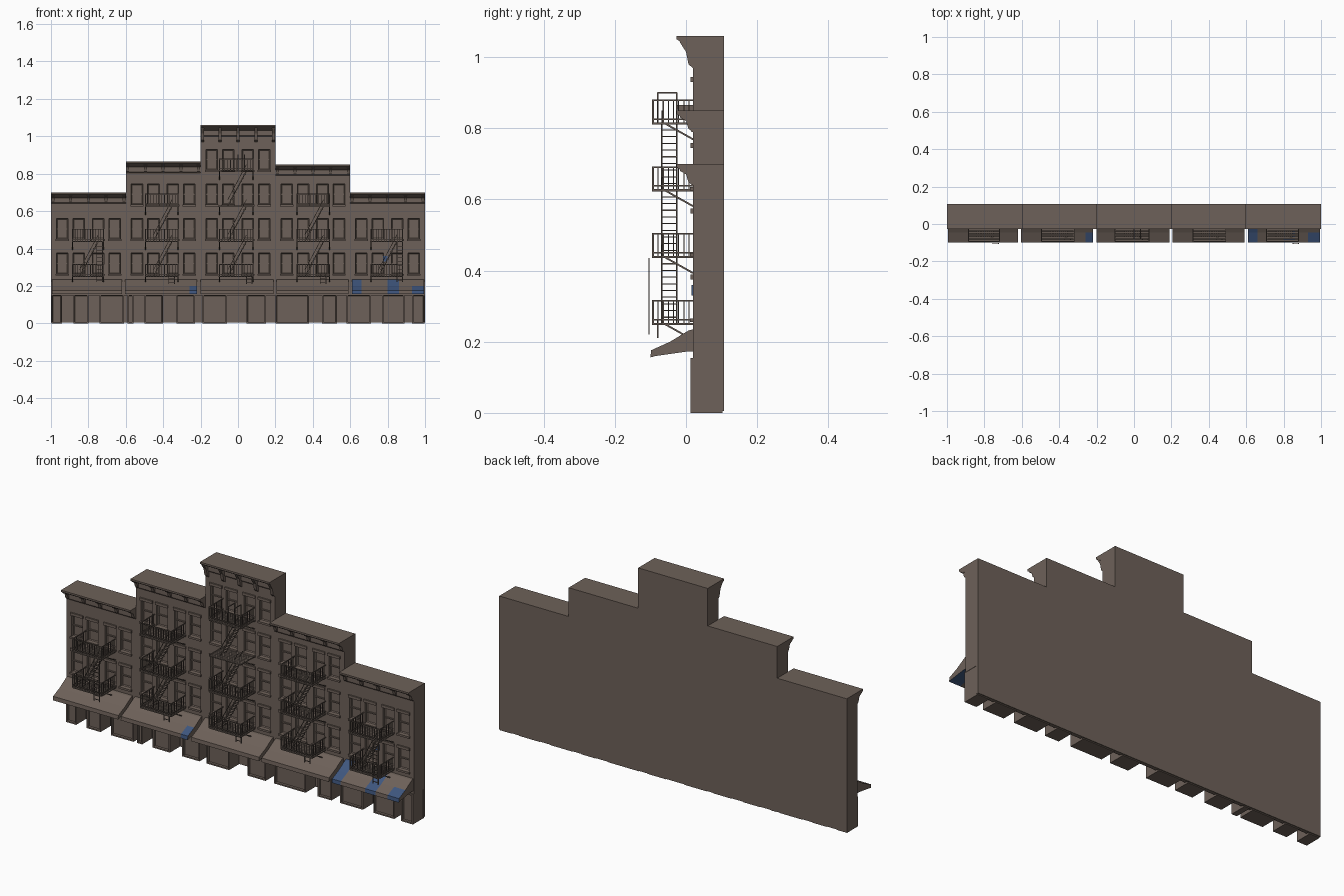
import bpy, bmesh, math
from mathutils import Vector, Matrix

if "Cube" in bpy.data.objects:
    bpy.data.objects.remove(bpy.data.objects["Cube"])


def material(name, rgb):
    m = bpy.data.materials.new(name)
    m.diffuse_color = (*rgb, 1)
    m.use_nodes = True
    m.node_tree.nodes["Principled BSDF"].inputs["Base Color"].default_value = m.diffuse_color
    return m


BROWN = material("brown_stone", (0.155, 0.12, 0.1))
BLUE = material("faded_blue", (0.05, 0.095, 0.21))
IRON = material("weathered_iron", (0.13, 0.102, 0.085))


def finish(name, bm, *mats):
    bmesh.ops.recalc_face_normals(bm, faces=bm.faces[:])
    me = bpy.data.meshes.new(name)
    bm.to_mesh(me)
    bm.free()
    for m in mats:
        me.materials.append(m)
    ob = bpy.data.objects.new(name, me)
    bpy.context.collection.objects.link(ob)
    return ob


def box(bm, x0, x1, y0, y1, z0, z1):
    mat = Matrix.Translation(((x0 + x1) / 2, (y0 + y1) / 2, (z0 + z1) / 2)) @ \
        Matrix.Diagonal((x1 - x0, y1 - y0, z1 - z0, 1))
    return bmesh.ops.create_cube(bm, size=1, matrix=mat)["verts"]


def bar(bm, a, b, w=0.004):
    a, b = Vector(a), Vector(b)
    d = b - a
    mat = Matrix.Translation((a + b) / 2) @ d.to_track_quat("Z", "X").to_matrix().to_4x4() @ \
        Matrix.Diagonal((w, w, d.length, 1))
    bmesh.ops.create_cube(bm, size=1, matrix=mat)


def prism(bm, pts, xs):
    """Extrude a (y, z) profile along x through every station in xs."""
    loops = [[bm.verts.new((x, y, z)) for y, z in pts] for x in xs]
    n = len(pts)
    for a, b in zip(loops, loops[1:]):
        for i in range(n):
            bm.faces.new((a[i], a[(i + 1) % n], b[(i + 1) % n], b[i]))
    bm.faces.new(loops[0])
    bm.faces.new(loops[-1][::-1])


FRONT, BACK = 0.02, 0.107
COLS = (-0.14, -0.052, 0.052, 0.14)
ROW0, STEP, WH, WW = 0.265, 0.185, 0.11, 0.031


def facade(name, cx, top, rows):
    # wall: gridded front with inset windows, boundary pulled back into a block
    xs = [cx - 0.2] + [cx + c + s * WW for c in COLS for s in (-1, 1)] + [cx + 0.2]
    zs = [0.15] + [ROW0 + r * STEP + h for r in range(rows) for h in (0, WH)] + [top]
    bm = bmesh.new()
    g = [[bm.verts.new((x, FRONT, z)) for x in xs] for z in zs]
    wins = []
    for j in range(len(zs) - 1):
        for i in range(len(xs) - 1):
            f = bm.faces.new((g[j][i], g[j][i + 1], g[j + 1][i + 1], g[j + 1][i]))
            if i % 2 and j % 2:
                wins.append(f)
    rim = [e for e in bm.edges if e.is_boundary]
    ext = bmesh.ops.extrude_edge_only(bm, edges=rim)["geom"]
    ev = [v for v in ext if isinstance(v, bmesh.types.BMVert)]
    bmesh.ops.translate(bm, verts=ev, vec=(0, BACK - FRONT, 0))
    bmesh.ops.contextual_create(bm, geom=[e for e in ext if isinstance(e, bmesh.types.BMEdge)])
    bm.normal_update()
    bmesh.ops.inset_individual(bm, faces=wins, thickness=0.001, depth=-0.012)
    bmesh.ops.inset_individual(bm, faces=wins, thickness=0.006, depth=-0.004)
    finish(name + "_wall", bm, BROWN)

    # sills, lintels and sash rails
    bm = bmesh.new()
    for r in range(rows):
        z = ROW0 + r * STEP
        for c in COLS:
            x = cx + c
            box(bm, x - 0.036, x + 0.036, 0.011, 0.022, z - 0.01, z)
            box(bm, x - 0.036, x + 0.036, 0.013, 0.022, z + WH, z + WH + 0.014)
            box(bm, x - WW, x + WW, 0.03, 0.037, z + 0.052, z + 0.058)
    finish(name + "_window_trim", bm, BROWN)


def cornice(name, cx, top, drop):
    # moulded cornice with brackets
    bm = bmesh.new()
    prism(bm, [(y, top + z) for y, z in ((0.03, 0), (-0.027, 0), (-0.027, -0.009), (-0.014, -0.018),
                                         (0.0, -0.026), (0.012, -0.03), (0.012, -0.055),
                                         (0.016, -0.06), (0.03, -0.06))], [cx - 0.2, cx + 0.2])
    for i in range(5):
        x = cx - 0.19 + i * 0.095
        prism(bm, [(0.03, top - 0.008), (-0.02, top - 0.008), (-0.016, top - 0.02),
                   (0.0, top - drop * 0.45), (0.007, top - drop * 0.8), (0.03, top - drop)],
              [x - 0.008, x + 0.008])
    finish(name + "_cornice", bm, BROWN)


def awning(name, x0, x1):
    # sloped awning, with some faded blue patches
    bm = bmesh.new()
    stations = [x0] + [x for x in (-0.26, 0.66, 0.8, 0.86, 0.93) if x0 < x < x1] + [x1]
    prism(bm, [(0.022, 0.235), (0.008, 0.232), (-0.045, 0.2), (-0.098, 0.176), (-0.1, 0.156),
               (-0.085, 0.16), (0.0, 0.172), (0.022, 0.172)], stations)
    for f in bm.faces:
        c = f.calc_center_median()
        low = c.z < 0.195
        if 0.612 < c.x < 0.66 or 0.8 < c.x < 0.86 or \
                (low and (0.93 < c.x < 0.985 or -0.26 < c.x < -0.222)):
            f.material_index = 1
    finish(name + "_awning", bm, BROWN, BLUE)


def fire_escape(name, x0, x1, levels, railed, ladder=None):
    bm = bmesh.new()
    yo, h = -0.093, 0.065
    n = 12
    for k in range(levels):
        z = 0.25 + k * 0.188
        # slatted floor with rim and brackets
        for i in range(8):
            y = yo + i * 0.014
            box(bm, x0, x1, y, y + 0.011, z - 0.003, z + 0.001)
        for x in (x0, x1):
            bar(bm, (x, yo, z), (x, FRONT, z), 0.006)
            bar(bm, (x, -0.06, z), (x, FRONT, z - 0.045), 0.005)
        bar(bm, (x0, yo, z), (x1, yo, z), 0.006)
        # railing
        if k in railed:
            for zz in (z + 0.012, z + h):
                bar(bm, (x0, yo, zz), (x1, yo, zz))
                for x in (x0, x1):
                    bar(bm, (x, yo, zz), (x, FRONT, zz))
            for i in range(n + 1):
                x = x0 + (x1 - x0) * i / n
                bar(bm, (x, yo, z), (x, yo, z + h), 0.005 if i % n == 0 else 0.003)
            for i in range(1, 8):
                for x in (x0, x1):
                    y = yo + i * 0.0145
                    bar(bm, (x, y, z), (x, y, z + h), 0.003)
        # stair up to the next level
        if k < levels - 1:
            m = (x0 + x1) / 2
            a, b = Vector((m - 0.045, 0, z)), Vector((m + 0.055, 0, z + 0.188))
            for y in (-0.068, -0.026):
                o = Vector((0, y, 0))
                bar(bm, a + o, b + o, 0.005)
                bar(bm, a + o + Vector((0, 0, 0.035)), b + o + Vector((0, 0, 0.035)), 0.003)
            for i in range(1, 10):
                p = a.lerp(b, i / 10)
                box(bm, p.x - 0.007, p.x + 0.007, -0.068, -0.026, p.z - 0.0015, p.z + 0.0015)
    # hanging ladder
    lx, ly, z0, z1 = ladder
    for x in (lx, lx + 0.03):
        bar(bm, (x, ly, z0), (x, ly, z1), 0.004)
    for i in range(int((z1 - z0) / 0.02)):
        bar(bm, (lx, ly, z0 + 0.01 + i * 0.02), (lx + 0.03, ly, z0 + 0.01 + i * 0.02), 0.003)
    # roof hoop on the tallest escape
    if levels == 4:
        for x in (0.0, 0.035):
            bar(bm, (x, -0.08, 0.815), (x, -0.08, 0.9))
            bar(bm, (x, -0.08, 0.9), (x, -0.026, 0.9))
            bar(bm, (x, -0.026, 0.9), (x, -0.026, 0.815))
    finish(name + "_fire_escape", bm, IRON)


# name, centre, height, window rows, bracket drop, awning span, escape span, railed levels, ladder
HOUSES = [
    ("far_left", -0.8, 0.70, 2, 0.065, (-0.995, -0.62), (-0.885, -0.72), (0, 1), (-0.755, -0.104, 0.22, 0.435)),
    ("left", -0.4, 0.865, 3, 0.065, (-0.605, -0.22), (-0.495, -0.32), (0, 1, 2), (-0.37, -0.08, 0.21, 0.26)),
    ("middle", 0.0, 1.06, 4, 0.1, (-0.2, 0.19), (-0.1, 0.08), (0, 1, 3), (0.045, -0.08, 0.21, 0.26)),
    ("right", 0.4, 0.85, 3, 0.065, (0.205, 0.592), (0.315, 0.49), (0, 1, 2), (0.44, -0.08, 0.21, 0.26)),
    ("far_right", 0.8, 0.70, 2, 0.065, (0.61, 0.995), (0.71, 0.88), (0, 1), (0.85, -0.104, 0.22, 0.435)),
]
for name, cx, top, rows, drop, aw, fe, railed, lad in HOUSES:
    facade(name, cx, top, rows)
    cornice(name, cx, top, drop)
    awning(name, *aw)
    fire_escape(name, *fe, rows, railed, lad)

# shop fronts: blocks with inset show windows between deep doorways
DOORS = [(-0.94, -0.88), (-0.80, -0.74), (-0.61, -0.59), (-0.56, -0.50), (-0.40, -0.33), (-0.23, -0.19),
         (-0.06, 0.045), (0.15, 0.20), (0.38, 0.45), (0.53, 0.58), (0.71, 0.77), (0.89, 0.93)]
edges = [-0.998] + [e for d in DOORS for e in d] + [0.998]
bm = bmesh.new()
for a, b in zip(edges[::2], edges[1::2]):
    box(bm, a, b, 0.012, BACK - 0.005, 0.0, 0.155)
shop = [f for f in bm.faces if f.calc_center_median().y < 0.013]
bm.normal_update()
bmesh.ops.inset_individual(bm, faces=shop, thickness=0.01, depth=0)
bmesh.ops.inset_individual(bm, faces=shop, thickness=0.001, depth=-0.012)
finish("shop_fronts", bm, BROWN)

# back wall at street level, and door leaves
bm = bmesh.new()
box(bm, -1, 1, 0.095, BACK, 0.005, 0.15)
for a, b in DOORS:
    box(bm, a + 0.006, b - 0.006, 0.087, 0.096, 0.005, 0.13)
finish("back_wall_and_doors", bm, BROWN)

# small blue window pane
bm = bmesh.new()
box(bm, 0.775, 0.8, 0.015, 0.02, 0.33, 0.36)
finish("blue_pane", bm, BLUE)
